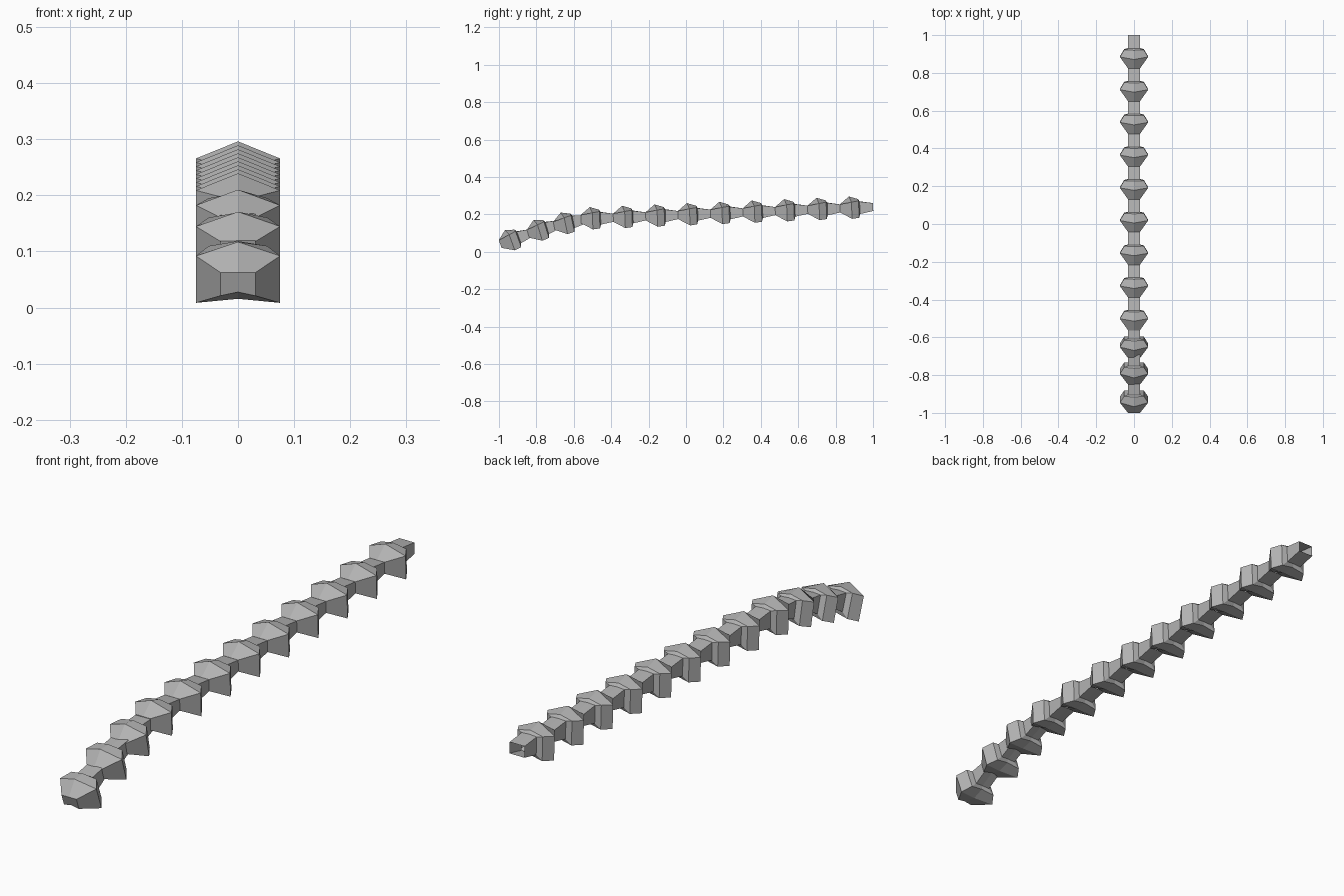
import bpy, math

if "Cube" in bpy.data.objects:
    bpy.data.objects.remove(bpy.data.objects["Cube"])

# Single plain grey
grey = bpy.data.materials.new("stone_grey")
grey.use_nodes = True
colour = (0.45, 0.45, 0.45, 1)
grey.diffuse_color = colour
grey.node_tree.nodes["Principled BSDF"].inputs["Base Color"].default_value = colour

# Cross sections of one link, front to back:
# (y side, y middle, half width, top middle, top side, bottom side, bottom middle)
RINGS = [
    (-0.062, -0.062, 0.031, 0.022, 0.022, -0.022, -0.015),
    (0.0, -0.012, 0.075, 0.062, 0.031, -0.058, -0.046),
    (0.038, 0.036, 0.052, 0.046, 0.036, -0.054, -0.044),
    (0.044, 0.044, 0.031, 0.034, 0.032, -0.034, -0.032),
    (0.115, 0.115, 0.031, 0.021, 0.021, -0.021, -0.021),
]


def link_mesh():
    verts, faces = [], []
    for ys, ym, w, tm, ts, bs, bm in RINGS:
        verts += [(0, ym, tm), (w, ys, ts), (w, ys, bs),
                  (0, ym, bm), (-w, ys, bs), (-w, ys, ts)]
    for r in range(len(RINGS) - 1):
        for i in range(6):
            j = (i + 1) % 6
            a, b = r * 6, r * 6 + 6
            faces.append((a + i, a + j, b + j, b + i))
    faces.append(tuple(reversed(range(6))))  # front cap; the back is an open socket
    mesh = bpy.data.meshes.new("link")
    mesh.from_pydata(verts, [], faces)
    mesh.materials.append(grey)
    mesh.update()
    return mesh


# Chain: three drooping links, then a straight gently rising run
mesh = link_mesh()
places = [(-0.935, 0.063, 20), (-0.785, 0.115, 17), (-0.645, 0.152, 12)]
for k in range(9):
    places.append((-0.5 + k * 0.1732, 0.178 + k * 0.0071, 2.4))

for n, (y, z, tilt) in enumerate(places):
    link = bpy.data.objects.new("chain_link_%d" % (n + 1), mesh)
    link.location = (0, y, z)
    link.rotation_euler.x = math.radians(tilt)
    bpy.context.collection.objects.link(link)
